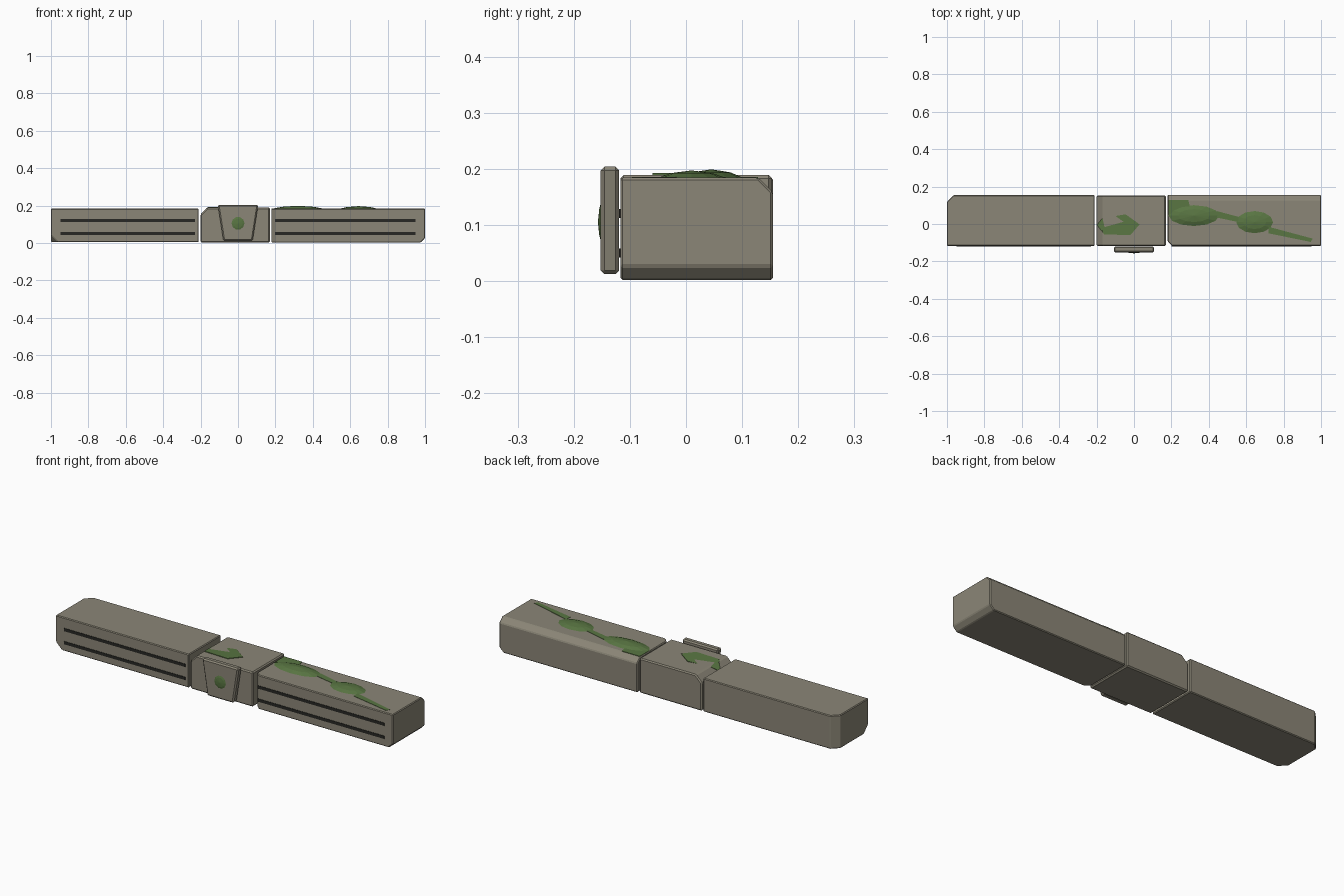
import bpy, bmesh, math
from mathutils import Vector

cube = bpy.data.objects.get("Cube")
if cube:
    bpy.data.objects.remove(cube)


def material(name, rgb):
    m = bpy.data.materials.new(name)
    m.use_nodes = True
    m.diffuse_color = (*rgb, 1)
    m.node_tree.nodes["Principled BSDF"].inputs["Base Color"].default_value = (*rgb, 1)
    return m


STONE = material("weathered stone", (0.26, 0.24, 0.185))
MOSS = material("moss green", (0.10, 0.18, 0.055))
GROOVE = material("groove shadow", (0.02, 0.02, 0.017))


def finish(name, bm, mat, bevel=0):
    bmesh.ops.recalc_face_normals(bm, faces=bm.faces[:])
    mesh = bpy.data.meshes.new(name)
    bm.to_mesh(mesh)
    bm.free()
    mesh.materials.append(mat)
    ob = bpy.data.objects.new(name, mesh)
    bpy.context.collection.objects.link(ob)
    if bevel:
        mod = ob.modifiers.new("worn edges", 'BEVEL')
        mod.width = bevel
        mod.segments = 1
    return ob


def block(name, low, high, mat=STONE, cuts=(), bevel=0.0):
    """Box whose edges or corners, given by direction signs, are sliced off."""
    low, high = Vector(low), Vector(high)
    bm = bmesh.new()
    bmesh.ops.create_cube(bm, size=1)
    for v in bm.verts:
        v.co = (low + high) / 2 + v.co * (high - low)
    for direction, size in cuts:
        d = Vector(direction)
        corner = Vector([high[i] if d[i] > 0 else low[i] for i in range(3)])
        axis = next(i for i in range(3) if d[i])
        corner[axis] -= d[axis] * size
        geom = bm.verts[:] + bm.edges[:] + bm.faces[:]
        bmesh.ops.bisect_plane(bm, geom=geom, plane_co=corner, plane_no=d, clear_outer=True)
        bmesh.ops.holes_fill(bm, edges=[e for e in bm.edges if e.is_boundary], sides=0)
    return finish(name, bm, mat, bevel)


def prism(name, outline, base, depth, mat, bevel=0):
    """Extrude an outline: upright along y when base is a front plate, else along z."""
    bm = bmesh.new()
    face = bm.faces.new([bm.verts.new(base(a, b)) for a, b in outline])
    out = bmesh.ops.extrude_face_region(bm, geom=[face])
    for v in out["geom"]:
        if isinstance(v, bmesh.types.BMVert):
            v.co += Vector(depth)
    return finish(name, bm, mat, bevel)


def clump(name, center, radii, sides, normal_axis='z', turn=0):
    """Low faceted mound: two rings and a peak."""
    bm = bmesh.new()
    rings = []
    for scale, lift in ((1, 0), (0.6, 0.65)):
        ring = []
        for i in range(sides):
            a = turn + math.tau * i / sides
            u, w = radii[0] * scale * math.cos(a), radii[1] * scale * math.sin(a)
            h = radii[2] * lift
            off = (u, w, h) if normal_axis == 'z' else (u, -h, w)
            ring.append(bm.verts.new(Vector(center) + Vector(off)))
        rings.append(ring)
    peak = (0, 0, radii[2]) if normal_axis == 'z' else (0, -radii[2], 0)
    top = bm.verts.new(Vector(center) + Vector(peak))
    for i in range(sides):
        j = (i + 1) % sides
        bm.faces.new((rings[0][i], rings[0][j], rings[1][j], rings[1][i]))
        bm.faces.new((rings[1][i], rings[1][j], top))
    bm.faces.new(rings[0][::-1])
    return finish(name, bm, MOSS)


# Three stone blocks with broken edges
block("right_block", (-1, -0.117, 0.005), (-0.21, 0.155, 0.184), bevel=0.004,
      cuts=[((-1, 1, 0), 0.036), ((-1, -1, -1), 0.04)])
block("middle_block", (-0.2, -0.117, 0.003), (0.17, 0.153, 0.189), bevel=0.006,
      cuts=[((-1, 0, 1), 0.036)])
block("left_block", (0.18, -0.117, 0.002), (1, 0.155, 0.184), bevel=0.004,
      cuts=[((1, 0, -1), 0.024), ((0, 1, 1), 0.026), ((-1, -1, 0), 0.024)])

# Carved horizontal lines on the front
for side, x0, x1 in (("right", -0.95, -0.23), ("left", 0.2, 0.95)):
    for level, z in (("lower", 0.05), ("upper", 0.12)):
        block(f"{side}_{level}_groove", (x0, -0.119, z - 0.008), (x1, -0.115, z + 0.008), GROOVE)

# Tapered keystone plate
prism("keystone", [(-0.108, 0.204), (0.108, 0.204), (0.078, 0.012), (-0.078, 0.012)],
      lambda x, z: (x, -0.152, z), (0, 0.033, 0), STONE, 0.007)
clump("keystone_moss", (0, -0.15, 0.105), (0.042, 0.042, 0.007), 10, 'y')

# Moss mounds on top
clump("large_moss", (0.32, 0.045, 0.183), (0.14, 0.058, 0.016), 12)
clump("small_moss", (0.645, 0.01, 0.183), (0.103, 0.062, 0.014), 12)
prism("middle_moss", [(-0.198, -0.005), (-0.16, -0.055), (-0.02, -0.06), (0.03, -0.002),
                      (-0.045, 0.052), (-0.17, 0.03)],
      lambda x, y: (x, y, 0.187 if x > -0.16 else 0.187 + min(0, x + 0.163)), (0, 0, 0.005), MOSS)


# Thin creeping strands of moss
def strand(name, outline):
    prism(name, outline, lambda x, y: (x, y, 0.183), (0, 0, 0.0025), MOSS)


strand("edge_strand", [(0.184, 0.05), (0.3, 0.09), (0.29, 0.128), (0.184, 0.128)])
strand("linking_strand", [(0.44, 0.035), (0.56, 0.01), (0.56, 0.038), (0.44, 0.07)])
strand("trailing_strand", [(0.72, -0.05), (0.945, -0.096), (0.955, -0.078), (0.72, -0.015)])
